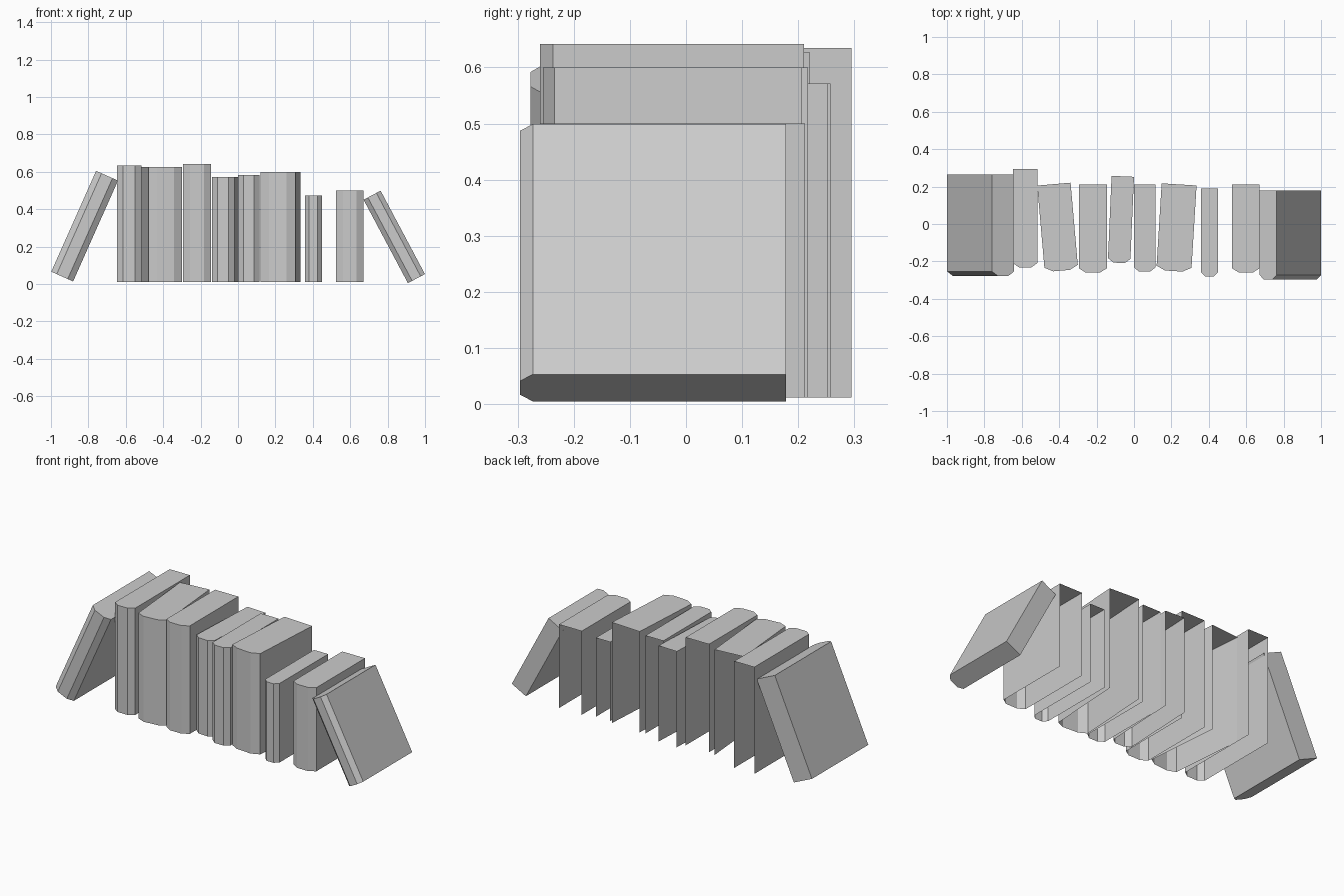
import bpy
import bmesh
from math import radians
from mathutils import Matrix

cube = bpy.data.objects.get("Cube")
if cube:
    bpy.data.objects.remove(cube, do_unlink=True)

grey = bpy.data.materials.new("Light grey")
grey.use_nodes = True
colour = (0.6, 0.6, 0.6, 1)
grey.diffuse_color = colour
grey.node_tree.nodes["Principled BSDF"].inputs["Base Color"].default_value = colour


def book(name, x, back, front, z, width, height, turn=0, lean=0, closed=False):
    """Block with a chamfered spine at -y; x is the middle of its base."""
    half, bulge = width / 2, 0.023
    mid, depth = (back + front) / 2, back - front
    y0, y1 = -depth / 2, depth / 2
    outline = [(-half, y1), (-half, y0 + bulge), (-half / 2, y0),
               (half / 2, y0), (half, y0 + bulge), (half, y1)]
    bm = bmesh.new()
    low = [bm.verts.new((px, py, 0)) for px, py in outline]
    high = [bm.verts.new((px, py, height)) for px, py in outline]
    # Covers, spine and top
    for i in range(len(outline) - 1):
        bm.faces.new((low[i], low[i + 1], high[i + 1], high[i]))
    bm.faces.new(high)
    # Back and underside
    if closed:
        bm.faces.new((low[-1], low[0], high[0], high[-1]))
        bm.faces.new(low[::-1])
    mesh = bpy.data.meshes.new(name)
    bm.to_mesh(mesh)
    bm.free()
    mesh.materials.append(grey)
    obj = bpy.data.objects.new(name, mesh)
    obj.matrix_world = (Matrix.Translation((x, mid, z))
                        @ Matrix.Rotation(radians(lean), 4, 'Y')
                        @ Matrix.Rotation(radians(turn), 4, 'Z'))
    bpy.context.collection.objects.link(obj)


# Standing books: middle x, back y, spine y, width, top z, turn
standing = [
    (-0.582, 0.295, -0.232, 0.130, 0.635, 0),
    (-0.408, 0.214, -0.250, 0.179, 0.627, 5),
    (-0.220, 0.210, -0.260, 0.150, 0.642, 0),
    (-0.070, 0.255, -0.208, 0.120, 0.571, -2.5),
    (0.057, 0.210, -0.255, 0.115, 0.583, 0),
    (0.227, 0.212, -0.252, 0.187, 0.600, -3.5),
    (0.403, 0.190, -0.280, 0.092, 0.473, 0),
    (0.598, 0.212, -0.260, 0.147, 0.500, 0),
]
for n, (x, back, front, width, top, turn) in enumerate(standing, 1):
    book(f"standing_book_{n}", x, back, front, 0.012, width, top - 0.012, turn)

# Books leaning in from both ends
book("leaning_book_right", -0.940, 0.265, -0.277, 0.040, 0.128, 0.590, lean=24, closed=True)
book("leaning_book_left", 0.954, 0.178, -0.296, 0.029, 0.103, 0.505, lean=-28, closed=True)
